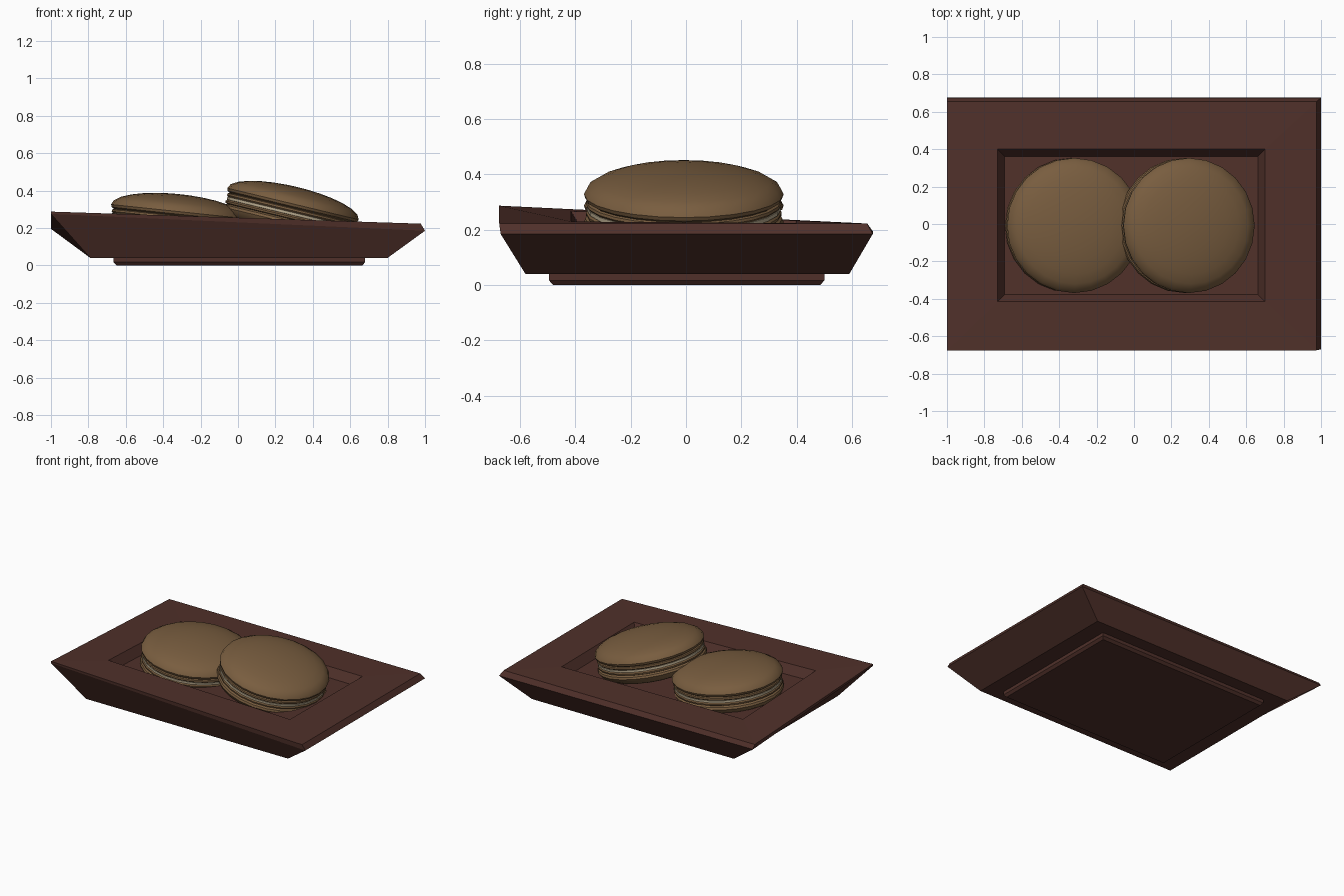
import bpy, bmesh, math

if "Cube" in bpy.data.objects:
    bpy.data.objects.remove(bpy.data.objects["Cube"])


def material(name, rgb):
    m = bpy.data.materials.new(name)
    m.diffuse_color = (*rgb, 1)
    m.use_nodes = True
    m.node_tree.nodes["Principled BSDF"].inputs["Base Color"].default_value = m.diffuse_color
    return m


TRAY = material("dark_wood", (0.08, 0.03, 0.023))
SHELL = material("biscuit", (0.19, 0.11, 0.05))
CREAM = material("cream", (0.48, 0.40, 0.27))


def add_object(name, bm, mat):
    bmesh.ops.recalc_face_normals(bm, faces=bm.faces[:])
    me = bpy.data.meshes.new(name)
    bm.to_mesh(me)
    bm.free()
    me.materials.append(mat)
    ob = bpy.data.objects.new(name, me)
    bpy.context.collection.objects.link(ob)
    return ob


def stacked_rings(name, rings, mat):
    """Skin a list of closed rings and cap both ends."""
    bm = bmesh.new()
    loops = [[bm.verts.new(p) for p in ring] for ring in rings]
    n = len(loops[0])
    for a, b in zip(loops, loops[1:]):
        for i in range(n):
            j = (i + 1) % n
            bm.faces.new((a[i], a[j], b[j], b[i]))
    bm.faces.new(loops[0])
    bm.faces.new(loops[-1])
    return add_object(name, bm, mat)


def rim_z(x, y):
    # rim plane with only the front left corner lifted
    return 0.222 + 0.065 * (1 - x) / 2 * (0.67 - y) / 1.34


def rect(x0, x1, y0, y1, z):
    h = z if callable(z) else (lambda x, y: z)
    return [(x, y, h(x, y)) for x, y in ((x0, y0), (x1, y0), (x1, y1), (x0, y1))]


# Tray: underside, flared sides, chamfered right and back lip, rim, recess
lip = [(-1, -0.675, 0.275), (1, -0.67, 0.185), (1, 0.675, 0.185), (-1, 0.675, 0.195)]
stacked_rings("tray", [
    rect(-0.79, 0.80, -0.58, 0.59, 0.04),
    lip,
    rect(-1, 0.977, -0.675, 0.655, rim_z),
    rect(-0.73, 0.70, -0.415, 0.40, rim_z),
    rect(-0.692, 0.662, -0.378, 0.362, lambda x, y: rim_z(x, y) - 0.06),
], TRAY)

# Tray foot with a chamfered lower edge
stacked_rings("tray_foot", [
    rect(-0.65, 0.665, -0.48, 0.485, 0),
    rect(-0.665, 0.68, -0.495, 0.50, 0.017),
    rect(-0.665, 0.68, -0.495, 0.50, 0.045),
], TRAY)


def lathe(name, profile, mat, x, z, tilt, sides=24):
    rings = [[(r * math.cos(2 * math.pi * i / sides),
               r * math.sin(2 * math.pi * i / sides), h) for i in range(sides)]
             for r, h in profile]
    ob = stacked_rings(name, rings, mat)
    ob.location = (x, -0.008, z)
    ob.rotation_euler.y = math.radians(tilt)
    bpy.ops.object.select_all(action='DESELECT')
    bpy.context.view_layer.objects.active = ob
    ob.select_set(True)
    bpy.ops.object.shade_smooth_by_angle(angle=math.radians(35))


# Half biscuit: ruffled foot ring, then rounded dome
half = [(0.30, 0.006), (0.347, 0.008), (0.354, 0.016), (0.352, 0.026), (0.343, 0.03),
        (0.356, 0.038), (0.361, 0.052)]
half += [(0.361 * math.cos(t), 0.052 + 0.093 * math.sin(t))
         for t in [math.radians(d) for d in (15, 30, 44, 57, 69, 80, 87)]]
filling = [(0.335, -0.010), (0.350, -0.007), (0.350, 0.007), (0.335, 0.010)]

# Two sandwich biscuits, the right one leaning on the left one
for side, x, z, tilt in (("left", -0.325, 0.236, 6), ("right", 0.282, 0.278, 13.5)):
    lathe(side + "_biscuit_top", half, SHELL, x, z, tilt)
    lathe(side + "_biscuit_bottom", [(r, -h) for r, h in half], SHELL, x, z, tilt)
    lathe(side + "_biscuit_filling", filling, CREAM, x, z, tilt)
